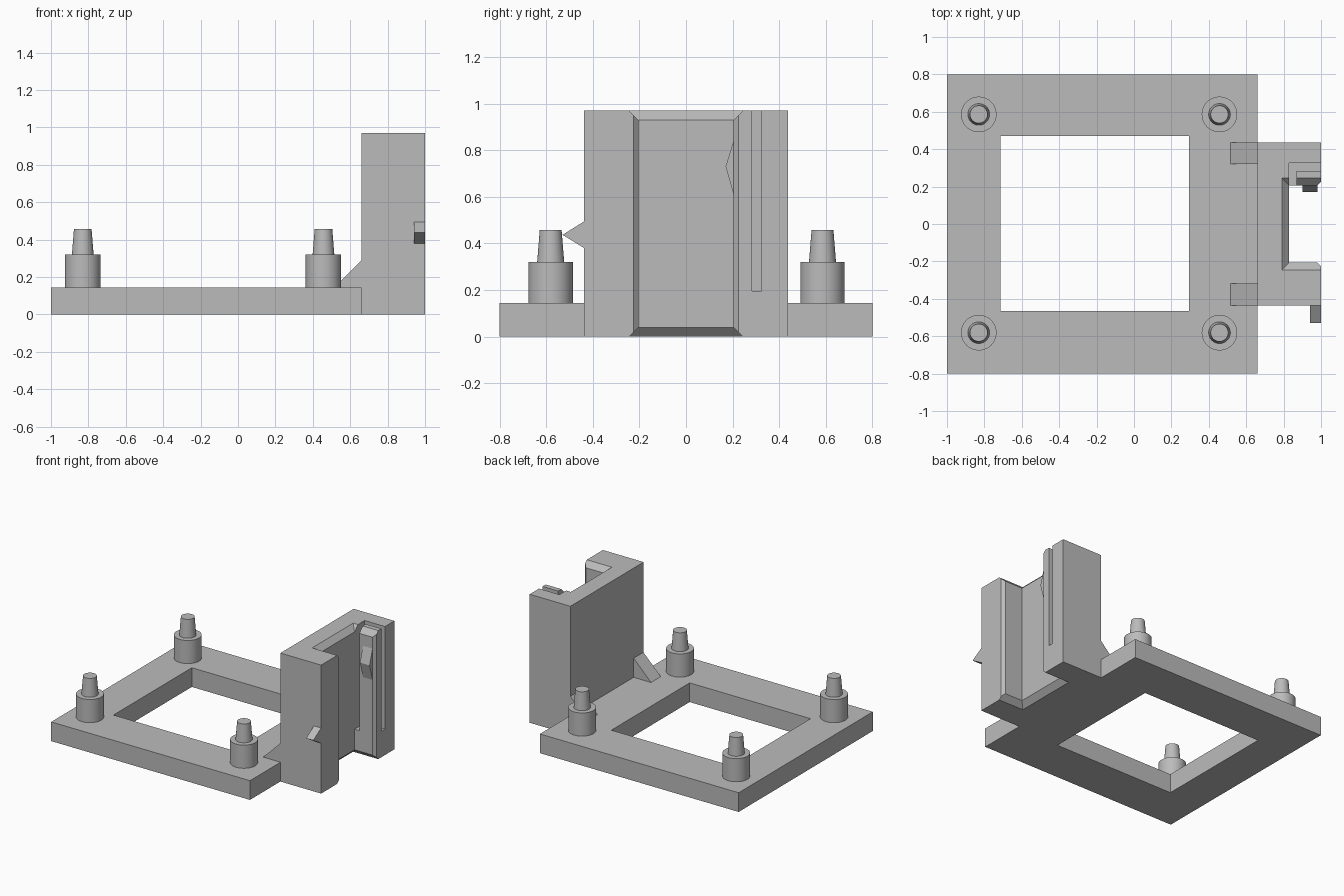
import bpy
import bmesh
import math

cube = bpy.data.objects.get("Cube")
if cube:
    bpy.data.objects.remove(cube, do_unlink=True)

grey = bpy.data.materials.new("plain grey")
grey.use_nodes = True
colour = (0.5, 0.5, 0.5, 1)
grey.diffuse_color = colour
grey.node_tree.nodes["Principled BSDF"].inputs["Base Color"].default_value = colour


def loft(name, sections):
    """Solid through a stack of matching closed sections."""
    bm = bmesh.new()
    rings = [[bm.verts.new(p) for p in s] for s in sections]
    for a, b in zip(rings, rings[1:]):
        for i in range(len(a)):
            j = (i + 1) % len(a)
            bm.faces.new((a[i], a[j], b[j], b[i]))
    bm.faces.new(rings[0])
    bm.faces.new(rings[-1])
    bmesh.ops.recalc_face_normals(bm, faces=bm.faces)
    mesh = bpy.data.meshes.new(name)
    bm.to_mesh(mesh)
    bm.free()
    mesh.materials.append(grey)
    obj = bpy.data.objects.new(name, mesh)
    bpy.context.collection.objects.link(obj)
    return obj


def prism_z(name, outline, z0, z1):
    return loft(name, [[(x, y, z) for x, y in outline] for z in (z0, z1)])


def prism_x(name, outline, x0, x1):
    return loft(name, [[(x, y, z) for y, z in outline] for x in (x0, x1)])


def prism_y(name, outline, y0, y1):
    return loft(name, [[(x, y, z) for x, z in outline] for y in (y0, y1)])


def rect(x0, x1, y0, y1):
    return [(x0, y0), (x1, y0), (x1, y1), (x0, y1)]


def cut(target, cutter):
    cutter.hide_render = True
    mod = target.modifiers.new("cut", 'BOOLEAN')
    mod.operation = 'DIFFERENCE'
    mod.solver = 'EXACT'
    mod.object = cutter
    bpy.context.view_layer.objects.active = target
    bpy.ops.object.modifier_apply(modifier=mod.name)
    bpy.data.objects.remove(cutter, do_unlink=True)


# Base frame with its window
BASE = 0.145
frame = prism_z("base_frame", rect(-1, 0.66, -0.8, 0.8), 0, BASE)
cut(frame, prism_z("window_cutter", rect(-0.715, 0.295, -0.465, 0.47), -0.1, 0.3))

# Upright block
TOP = 0.97
block = prism_z("upright_block", rect(0.66, 1, -0.437, 0.437), 0, TOP)

# Channel, flared at the top and bottom
flare = 0.04
half = 0.205
levels = [(-flare, 2 * flare), (flare, 0), (TOP - flare, 0), (TOP + flare, 2 * flare)]
cut(block, loft("channel_cutter", [
    [(x, y, z) for x, y in rect(0.83 - e, 1.1, -half - e, half + e)]
    for z, e in levels]))

# Bevelled mouth of the channel
mouth = [(0.98, -half), (1.02, -half - flare), (1.02, half + flare), (0.98, half)]
cut(block, prism_z("mouth_cutter", mouth, -0.1, 1.1))

# L-shaped slot that frees the spring arm
slot = [(0.83, 0.19), (0.87, 0.19), (0.87, 0.283), (1.1, 0.283), (1.1, 0.325), (0.83, 0.325)]
cut(block, prism_z("slot_cutter", slot, 0.195, 1.1))

# Catch on the spring arm and wedge on the outer wall
prism_x("spring_catch", [(0.21, 0.59), (0.17, 0.73), (0.21, 0.86)], 0.9, 0.98)
prism_x("side_wedge", [(-0.437, 0.38), (-0.53, 0.437), (-0.437, 0.495)], 0.94, 1)

# Gussets behind the block
for side, y0 in (("right", -0.435), ("left", 0.32)):
    prism_y("gusset_" + side, [(0.515, BASE), (0.66, BASE), (0.66, 0.29)], y0, y0 + 0.117)


# Stepped pegs
def ring(cx, cy, r, z, n=48):
    return [(cx + r * math.cos(i * math.tau / n), cy + r * math.sin(i * math.tau / n), z)
            for i in range(n)]


profile = [(0.095, BASE), (0.095, 0.32), (0.058, 0.32), (0.047, 0.457)]
for x, end in ((-0.83, "far"), (0.457, "near")):
    for y, side in ((-0.581, "right"), (0.586, "left")):
        peg = loft(f"peg_{end}_{side}", [ring(x, y, r, z) for r, z in profile])
        bpy.ops.object.select_all(action='DESELECT')
        peg.select_set(True)
        bpy.context.view_layer.objects.active = peg
        bpy.ops.object.shade_smooth_by_angle(angle=math.radians(30))
